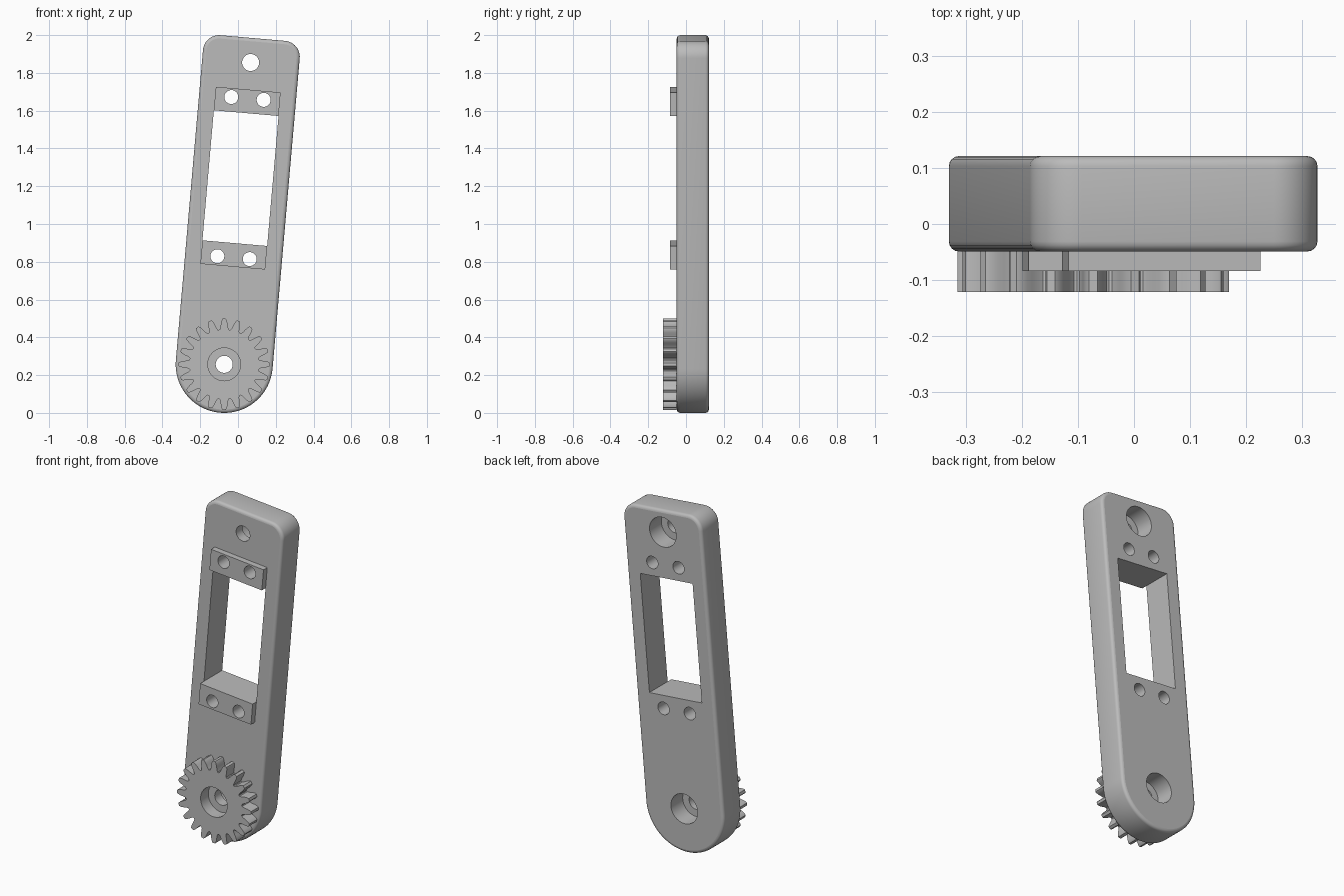
import bpy, bmesh
from math import sin, cos, radians, tau, pi
from mathutils import Matrix

cube = bpy.data.objects.get("Cube")
if cube:
    bpy.data.objects.remove(cube, do_unlink=True)

grey = bpy.data.materials.new("light grey plastic")
grey.use_nodes = True
colour = (0.5, 0.5, 0.5, 1)
grey.diffuse_color = colour
grey.node_tree.nodes["Principled BSDF"].inputs["Base Color"].default_value = colour

# Frame of the leaning arm: origin on the gear axis
PIVOT = Matrix.Translation((-0.073, 0, 0.257))
LEAN = PIVOT @ Matrix.Rotation(radians(5), 4, 'Y')
FRONT, BACK = -0.049, 0.121
PLATE_FRONT, GEAR_FRONT = -0.084, -0.121
RADIUS, TOP, CORNER = 0.257, 1.734, 0.085


def arc(cx, cz, r, a0, a1, n):
    return [(cx + r * cos(a0 + (a1 - a0) * i / n), cz + r * sin(a0 + (a1 - a0) * i / n))
            for i in range(n + 1)]


def circle(cx, cz, r, n=48):
    return arc(cx, cz, r, 0, tau, n)[:-1]


def box(x0, x1, z0, z1):
    return [(x0, z0), (x1, z0), (x1, z1), (x0, z1)]


def prism(name, outline, y0, y1, matrix=LEAN, bevel=0):
    """Extrude an x-z outline from y0 to y1, optionally rounding both rims."""
    bm = bmesh.new()
    face = bm.faces.new([bm.verts.new((x, y0, z)) for x, z in outline])
    new = bmesh.ops.extrude_face_region(bm, geom=[face])["geom"]
    bmesh.ops.translate(bm, vec=(0, y1 - y0, 0),
                        verts=[v for v in new if isinstance(v, bmesh.types.BMVert)])
    bmesh.ops.recalc_face_normals(bm, faces=bm.faces)
    if bevel:
        rims = [e for e in bm.edges if abs(e.verts[0].co.y - e.verts[1].co.y) < 1e-5]
        bmesh.ops.bevel(bm, geom=rims, offset=bevel, segments=4, profile=0.5,
                        affect='EDGES', clamp_overlap=True)
    mesh = bpy.data.meshes.new(name)
    bm.to_mesh(mesh)
    bm.free()
    mesh.materials.append(grey)
    obj = bpy.data.objects.new(name, mesh)
    obj.matrix_world = matrix
    bpy.context.collection.objects.link(obj)
    return obj


def cut(obj, outlines):
    """Cut prisms, given as (outline, y0, y1), out of an object."""
    cutters = []
    for outline, y0, y1 in outlines:
        cutter = prism("cutter", outline, y0, y1)
        cutter.hide_render = True
        mod = obj.modifiers.new("cut", 'BOOLEAN')
        mod.operation, mod.solver, mod.object = 'DIFFERENCE', 'EXACT', cutter
        cutters.append(cutter)
    bpy.context.view_layer.update()
    done = obj.evaluated_get(bpy.context.evaluated_depsgraph_get())
    mesh = bpy.data.meshes.new_from_object(done)
    obj.modifiers.clear()
    obj.data = mesh
    for cutter in cutters:
        bpy.data.objects.remove(cutter, do_unlink=True)


def finish(obj):
    """Smooth the curved walls and keep front and back faces flat."""
    bpy.ops.object.select_all(action='DESELECT')
    obj.select_set(True)
    bpy.context.view_layer.objects.active = obj
    bpy.ops.object.shade_smooth_by_angle(angle=radians(30))
    for p in obj.data.polygons:
        if abs(p.normal.y) > 0.999:
            p.use_smooth = False


# Arm: round lower end, rounded upper corners, softened rims
outline = arc(0, 0, RADIUS, pi, tau, 48)
outline += arc(RADIUS - CORNER, TOP - CORNER, CORNER, 0, pi / 2, 12)
outline += arc(CORNER - RADIUS, TOP - CORNER, CORNER, pi / 2, pi, 12)
arm = prism("arm", outline, FRONT, BACK, bevel=0.018)

# Window, screw holes, and two pivots counterbored from the back
W, LOW, HIGH, PLATE = 0.172, 0.644, 1.335, 0.125
screws = [(circle(x, z, 0.037, 32), -0.3, 0.3)
          for x in (-0.086, 0.086) for z in (0.567, 1.413)]
pivots = []
for z in (0, 1.604):
    pivots.append((circle(0, z, 0.045), -0.3, 0.3))
    pivots.append((circle(0, z, 0.087), BACK - 0.11, 0.3))
cut(arm, [(box(-W, W, LOW, HIGH), -0.3, 0.3)] + screws + pivots)
finish(arm)

# Raised mounting plates above and below the window
for name, z in (("lower_mounting_plate", LOW - PLATE), ("upper_mounting_plate", HIGH)):
    plate = prism(name, box(-W, W, z, z + PLATE), PLATE_FRONT, FRONT)
    cut(plate, screws)
    finish(plate)

# Gear: one tooth flank (degrees from tooth centre, radius), mirrored and repeated
TEETH = 20
flank = [(7.4, 0.186), (6.0, 0.195), (5.0, 0.21), (4.2, 0.222), (3.0, 0.236), (1.8, 0.242)]
tooth = [(9, 0.184)] + flank + [(-a, r) for a, r in reversed(flank)]
teeth = []
for i in range(TEETH):
    for a, r in tooth:
        t = tau * i / TEETH - radians(a)
        teeth.append((r * cos(t), r * sin(t)))
gear = prism("gear", teeth, GEAR_FRONT, FRONT, matrix=PIVOT)
cut(gear, [(circle(0, 0, 0.087), -0.3, 0.3)])
finish(gear)
